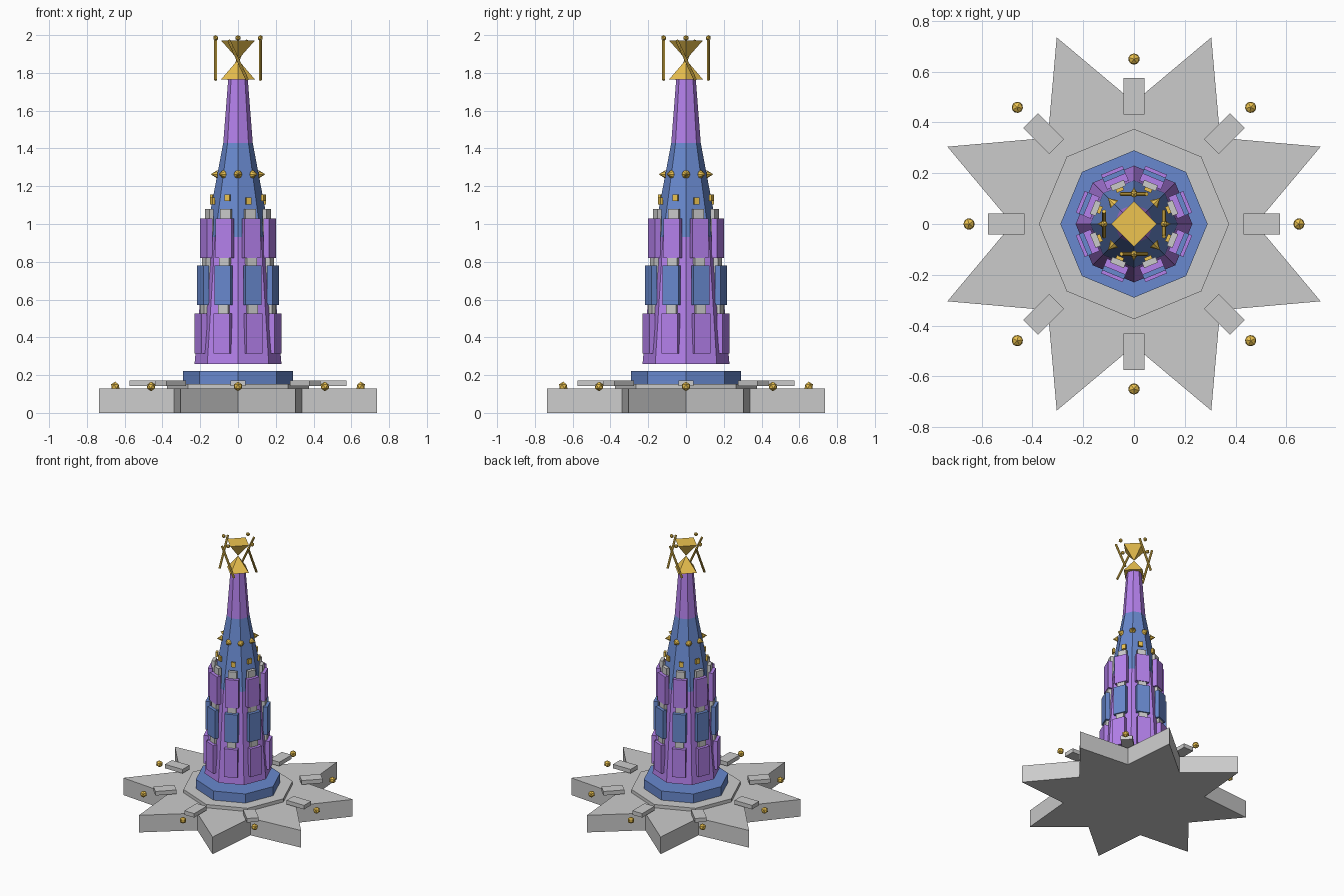
import bpy, bmesh
from math import pi, cos, sin, radians
from mathutils import Matrix, Vector

if "Cube" in bpy.data.objects:
    bpy.data.objects.remove(bpy.data.objects["Cube"])


def material(name, color):
    m = bpy.data.materials.new(name)
    m.diffuse_color = (*color, 1)
    m.use_nodes = True
    m.node_tree.nodes["Principled BSDF"].inputs["Base Color"].default_value = m.diffuse_color
    return m


PURPLE = material("purple", (0.46, 0.22, 0.84))
BLUE = material("blue", (0.14, 0.25, 0.62))
GOLD = material("gold", (0.85, 0.55, 0.08))
AXES = [i * pi / 4 for i in range(8)]
FACES = [a + pi / 8 for a in AXES]


def finish(name, bm, mat=None):
    bmesh.ops.recalc_face_normals(bm, faces=bm.faces)
    me = bpy.data.meshes.new(name)
    bm.to_mesh(me)
    bm.free()
    ob = bpy.data.objects.new(name, me)
    bpy.context.collection.objects.link(ob)
    if mat:
        me.materials.append(mat)
    return ob


def place(angle, radius, z):
    """Local x points outward, y runs along the tangent."""
    return Matrix.Rotation(angle, 4, 'Z') @ Matrix.Translation((radius, 0, z))


def frustum(name, z0, z1, r0, r1, mat=None, sides=8):
    bm = bmesh.new()
    bmesh.ops.create_cone(bm, cap_ends=True, segments=sides, radius1=r0, radius2=r1,
                          depth=z1 - z0, matrix=Matrix.Translation((0, 0, (z0 + z1) / 2)))
    bmesh.ops.remove_doubles(bm, verts=bm.verts, dist=1e-5)
    return finish(name, bm, mat)


def box_ring(name, angles, radius, z, size, mat=None, stagger=0):
    bm = bmesh.new()
    for i, a in enumerate(angles):
        dz = stagger if i % 2 else -stagger
        bmesh.ops.create_cube(bm, size=1, matrix=place(a, radius, z + dz) @ Matrix.Diagonal((*size, 1)))
    return finish(name, bm, mat)


def ball_ring(name, angles, radius, z, r):
    bm = bmesh.new()
    for a in angles:
        bmesh.ops.create_icosphere(bm, subdivisions=1, radius=r, matrix=place(a, radius, z))
    return finish(name, bm, GOLD)


# Eight-pointed star base
bm = bmesh.new()
ring = []
for i in range(16):
    r = 0.796 if i % 2 else 0.48
    ring.append(bm.verts.new((r * cos(i * pi / 8), r * sin(i * pi / 8), 0)))
face = bm.faces.new(ring)
top = bmesh.ops.extrude_face_region(bm, geom=[face])["geom"]
bmesh.ops.translate(bm, vec=(0, 0, 0.128), verts=[v for v in top if isinstance(v, bmesh.types.BMVert)])
finish("star_base", bm)

# Plinths, steps and lamps on the base
frustum("stone_platform", 0.128, 0.153, 0.375, 0.375)
frustum("blue_plinth", 0.153, 0.221, 0.29, 0.29, BLUE)
box_ring("steps", AXES, 0.503, 0.157, (0.145, 0.082, 0.03))
ball_ring("base_lamps", AXES, 0.65, 0.14, 0.025)

# Tapering octagonal tower
frustum("tower_lower", 0.26, 0.93, 0.23, 0.172, PURPLE)
frustum("tower_middle", 0.93, 1.43, 0.172, 0.078, BLUE)
frustum("tower_upper", 1.43, 1.765, 0.078, 0.052, PURPLE)

# Three tiers of wall panels, each with a grey slab rising behind it
for i, (outer, z, mat) in enumerate([(0.229, 0.42, PURPLE), (0.216, 0.675, BLUE), (0.198, 0.925, PURPLE)]):
    box_ring(f"panels_{i + 1}", FACES, outer - 0.016, z, (0.032, 0.092, 0.21), mat)
    box_ring(f"panel_slabs_{i + 1}", FACES, outer - 0.034, z + 0.025, (0.024, 0.058, 0.26))

# Gold windows and studs around the middle section
box_ring("windows_upper", FACES, 0.146, 1.13, (0.014, 0.03, 0.035), GOLD, 0.008)
box_ring("windows_lower", FACES, 0.152, 0.97, (0.014, 0.03, 0.04), GOLD, 0.02)
bm = bmesh.new()
for a in AXES:
    bmesh.ops.create_cone(bm, cap_ends=True, segments=8, radius1=0.022, radius2=0, depth=0.035,
                          matrix=place(a, 0.127, 1.263) @ Matrix.Rotation(pi / 2, 4, 'Y'))
bmesh.ops.remove_doubles(bm, verts=bm.verts, dist=1e-5)
finish("studs", bm, GOLD)

# Hourglass finial with leaning rods and beads
frustum("finial_lower", 1.765, 1.87, 0.09, 0, GOLD, 4)
frustum("finial_upper", 1.87, 1.972, 0, 0.09, GOLD, 4)
bm = bmesh.new()
for a in AXES[::2]:
    bmesh.ops.create_cone(bm, cap_ends=True, segments=8, radius1=0.008, radius2=0.008, depth=0.235,
                          matrix=place(a, 0.118, 1.868) @ Matrix.Rotation(radians(25), 4, 'X'))
finish("finial_rods", bm, GOLD)
ball_ring("finial_beads", AXES[::2], 0.118, 1.985, 0.015)
